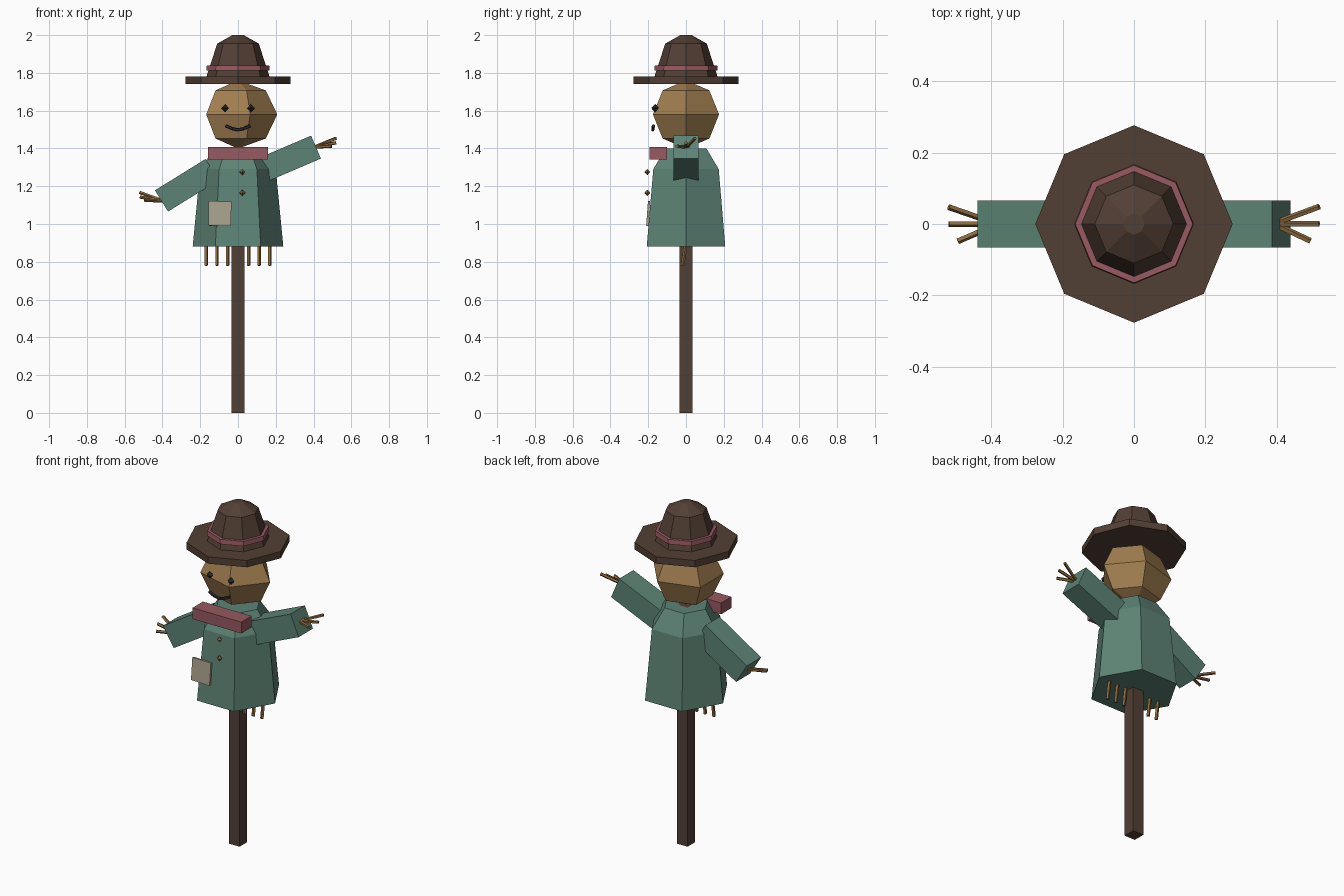
import bpy, math
from mathutils import Vector

if "Cube" in bpy.data.objects:
    bpy.data.objects.remove(bpy.data.objects["Cube"])


def mat(name, rgb):
    m = bpy.data.materials.new(name)
    m.diffuse_color = (*rgb, 1)
    m.use_nodes = True
    m.node_tree.nodes["Principled BSDF"].inputs["Base Color"].default_value = m.diffuse_color
    return m


BROWN = mat("brown", (0.085, 0.05, 0.035))
COAT = mat("coat_green", (0.11, 0.23, 0.18))
SACK = mat("sackcloth", (0.36, 0.21, 0.08))
PINK = mat("pink", (0.31, 0.1, 0.12))
CREAM = mat("cream", (0.4, 0.36, 0.27))
STRAW = mat("straw", (0.28, 0.15, 0.05))
DARK = mat("dark", (0.02, 0.025, 0.028))


def loft(name, sides, profile, material, sx=1.0, sy=1.0, loc=(0, 0, 0)):
    """Stack of regular rings (radius, z) around z, first corner on +x."""
    verts, faces = [], []
    for r, z in profile:
        for i in range(sides):
            a = math.tau * i / sides
            verts.append((r * sx * math.cos(a), r * sy * math.sin(a), z))
    for k in range(len(profile) - 1):
        for i in range(sides):
            j = (i + 1) % sides
            b, t = k * sides, (k + 1) * sides
            faces.append((b + i, b + j, t + j, t + i))
    faces.append(tuple(reversed(range(sides))))
    faces.append(tuple(range(len(verts) - sides, len(verts))))
    me = bpy.data.meshes.new(name)
    me.from_pydata(verts, [], faces)
    me.materials.append(material)
    ob = bpy.data.objects.new(name, me)
    ob.location = loc
    bpy.context.collection.objects.link(ob)
    return ob


def box(name, loc, size, material, rot=(0, 0, 0)):
    bpy.ops.mesh.primitive_cube_add(size=1, location=loc, rotation=rot)
    ob = bpy.context.object
    ob.name = name
    ob.scale = size
    ob.data.materials.append(material)
    return ob


def rod(name, a, b, r, material, sides=5):
    a, b = Vector(a), Vector(b)
    d = b - a
    ob = loft(name, sides, [(r, 0), (r, d.length)], material, loc=a)
    ob.rotation_euler = d.to_track_quat('Z', 'Y').to_euler()
    return ob


def bead(name, loc, r, material):
    return loft(name, 4, [(0.001, -r), (r, 0), (0.001, r)], material, loc=loc)


# Post and coat
box("post", (0, 0, 0.7), (0.07, 0.07, 1.4), BROWN)
loft("coat", 6, [(0.24, 0.88), (0.2, 1.29), (0.125, 1.4)], COAT)

# Sack head
ball = [(max(math.cos(t), 0.01), 0.18 * math.sin(t))
        for t in (math.pi * k / 4 for k in range(-2, 3))]
loft("head", 5, ball, SACK, sx=0.208, sy=0.184, loc=(0, 0, 1.58))

# Hat
loft("hat_brim", 8, [(0.277, 1.74), (0.277, 1.78)], BROWN)
loft("hat_crown", 8, [(0.167, 1.78), (0.11, 1.955), (0.03, 2.0)], BROWN)
loft("hat_band", 8, [(0.168, 1.813), (0.165, 1.84)], PINK)

# Scarf and patch
box("scarf", (0, -0.147, 1.375), (0.315, 0.095, 0.066), PINK)
box("patch", (-0.096, -0.2, 1.055), (0.12, 0.012, 0.13), CREAM,
    (math.radians(-4), math.radians(1), 0))

# Face
for x in (-0.068, 0.068):
    bead("eye", (x, -0.163, 1.613), 0.021, DARK)
smile = [(-0.066, -0.172, 1.52), (-0.03, -0.176, 1.505), (0, -0.176, 1.498),
         (0.03, -0.176, 1.505), (0.066, -0.172, 1.52)]
for p, q in zip(smile, smile[1:]):
    rod("mouth", p, q, 0.009, DARK)

# Buttons
for z in (1.165, 1.275):
    bead("button", (0.023, -0.205, z), 0.016, STRAW)

# Sleeves with straw hands
arms = [((0.13, 1.286), (0.413, 1.407), 1.43),
        ((-0.137, 1.288), (-0.405, 1.122), 1.143)]
for (x0, z0), (x1, z1), tip_z in arms:
    dx, dz = x1 - x0, z1 - z0
    box("sleeve", ((x0 + x1) / 2, 0, (z0 + z1) / 2),
        (math.hypot(dx, dz), 0.132, 0.132), COAT, (0, -math.atan2(dz, dx), 0))
    s = math.copysign(1, x1)
    for y, reach, up in ((0.048, 0.52, 0.024), (0, 0.52, 0), (-0.048, 0.495, -0.018)):
        rod("straw_finger", (x1 - s * 0.01, y * 0.1, z1), (s * reach, y, tip_z + up),
            0.009, STRAW)

# Straw fringe under the coat
for i in range(-3, 4):
    rod("straw_fringe", (i * 0.056, 0, 0.9), (i * 0.056, -0.018, 0.78), 0.01, STRAW)
